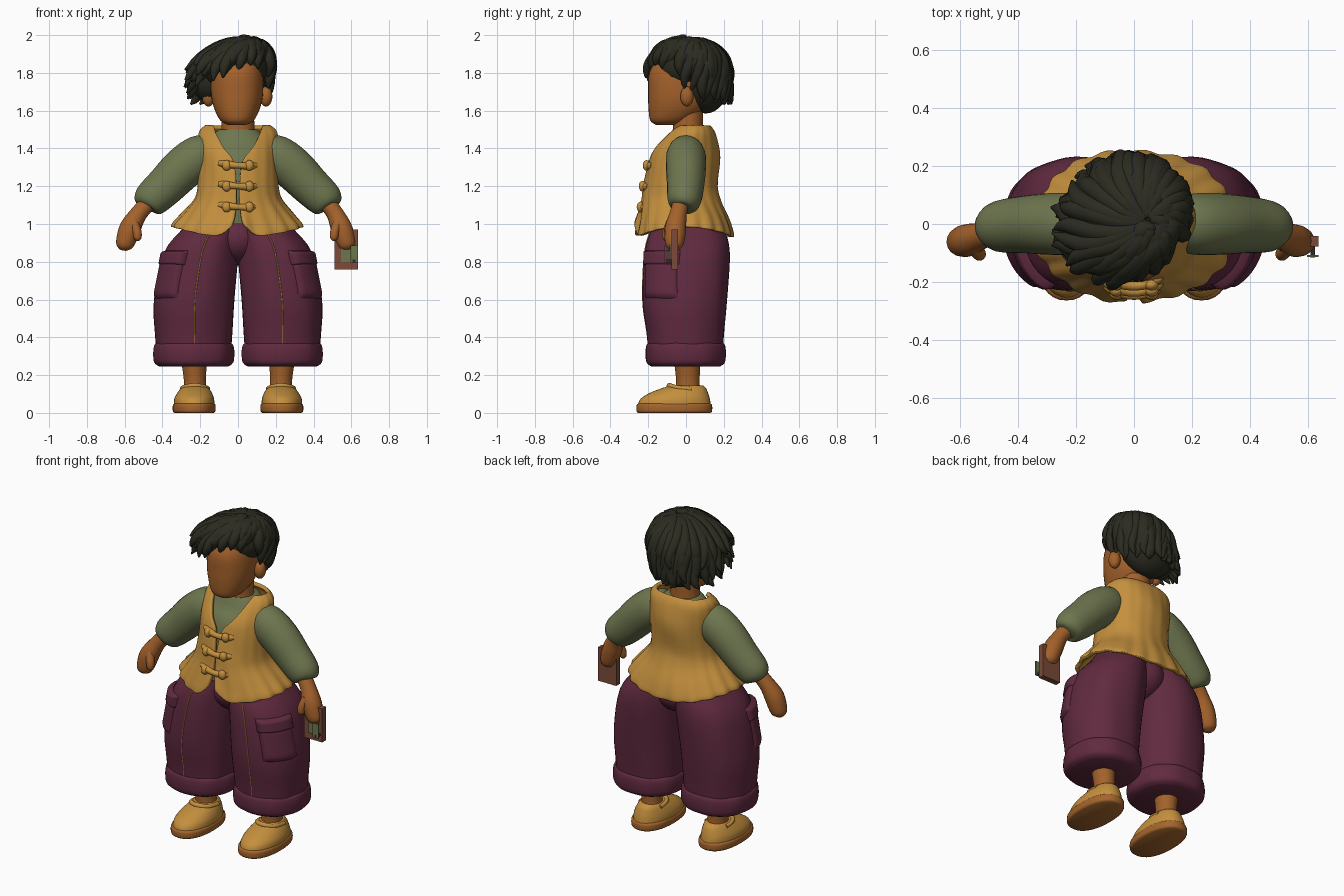
import bpy, bmesh, math, random
from mathutils import Vector
from math import sin, cos, pi, radians

random.seed(4)
cube = bpy.data.objects.get("Cube")
if cube:
    bpy.data.objects.remove(cube, do_unlink=True)


def material(name, *rgb):
    m = bpy.data.materials.new(name)
    m.use_nodes = True
    m.diffuse_color = (*rgb, 1)
    bsdf = m.node_tree.nodes["Principled BSDF"]
    bsdf.inputs["Base Color"].default_value = (*rgb, 1)
    bsdf.inputs["Roughness"].default_value = 0.8
    return m


SKIN = material("warm skin", 0.37, 0.12, 0.024)
HAIR = material("black hair", 0.024, 0.024, 0.015)
TAN = material("ochre cloth", 0.55, 0.275, 0.047)
GREEN = material("sage cloth", 0.155, 0.18, 0.077)
PLUM = material("plum cloth", 0.118, 0.023, 0.05)
SOLE = material("brown sole", 0.37, 0.13, 0.026)
CASE = material("red brown case", 0.2, 0.07, 0.042)


def finish(name, bm, mat, sharp=50):
    bmesh.ops.recalc_face_normals(bm, faces=bm.faces)
    me = bpy.data.meshes.new(name)
    bm.to_mesh(me)
    bm.free()
    me.materials.append(mat)
    me.shade_smooth()
    me.set_sharp_from_angle(angle=radians(sharp))
    ob = bpy.data.objects.new(name, me)
    bpy.context.collection.objects.link(ob)
    return ob


def add_rings(bm, rings, closed=True):
    """Bridge a list of point rings into a surface, capped when closed."""
    vs = [[bm.verts.new(p) for p in r] for r in rings]
    n = len(vs[0])
    for a, b in zip(vs, vs[1:]):
        for i in range(n if closed else n - 1):
            j = (i + 1) % n
            bm.faces.new((a[i], a[j], b[j], b[i]))
    if closed:
        bm.faces.new(vs[0])
        bm.faces.new(vs[-1])


def smooth(pts, k=4):
    """Catmull-Rom interpolation of tuples of any length."""
    out = []
    for i in range(len(pts) - 1):
        p0, p1, p2, p3 = (pts[min(max(i + d, 0), len(pts) - 1)] for d in (-1, 0, 1, 2))
        for s in range(k):
            t = s / k
            out.append(tuple(b + t * ((c - a) + t * ((2 * a - 5 * b + 4 * c - d)
                       + t * (3 * b - a - 3 * c + d))) / 2
                       for a, b, c, d in zip(p0, p1, p2, p3)))
    return out + [tuple(pts[-1])]


def oval(a, p):
    """Unit superellipse, angle measured from the front."""
    s, c = sin(a), cos(a)
    return (math.copysign(abs(s) ** (2 / p), s), -math.copysign(abs(c) ** (2 / p), c))


def column(name, secs, mat, side=1, p=2.0, n=36, fold=0.0, waves=7):
    """Stack of horizontal ovals: (z, cx, cy, half width, half depth)."""
    rings = []
    for z, cx, cy, hx, hy in smooth(secs):
        ring = []
        for i in range(n):
            a = 2 * pi * i / n
            u, v = oval(a, p)
            f = 1 + fold * sin(waves * a + 5 * z)
            ring.append((side * (cx + hx * u * f), cy + hy * v * f, z))
        rings.append(ring)
    bm = bmesh.new()
    add_rings(bm, rings)
    return finish(name, bm, mat)


def tube_rings(pts, n, k, flat=1.0):
    """Rings round a path of (x, y, z, radius)."""
    path = smooth(pts, k)
    rings = []
    for i, q in enumerate(path):
        d = (Vector(path[min(i + 1, len(path) - 1)][:3]) - Vector(path[max(i - 1, 0)][:3])).normalized()
        u = d.cross(Vector((0, 1, 0.05))).normalized()
        w = d.cross(u)
        rings.append([Vector(q[:3]) + q[3] * (u * cos(2 * pi * j / n) + w * flat * sin(2 * pi * j / n))
                      for j in range(n)])
    return rings


def tube(name, pts, mat, side=1, n=16, flat=1.0):
    bm = bmesh.new()
    add_rings(bm, tube_rings([(side * x, y, z, r) for x, y, z, r in pts], n, 4, flat))
    return finish(name, bm, mat, 70)


def ball(name, centre, radii, mat):
    bm = bmesh.new()
    bmesh.ops.create_uvsphere(bm, u_segments=24, v_segments=16, radius=1)
    for v in bm.verts:
        v.co = Vector(c + r * q for c, r, q in zip(centre, radii, v.co))
    return finish(name, bm, mat)


def box(name, centre, size, mat):
    bm = bmesh.new()
    bmesh.ops.create_cube(bm, size=1)
    for v in bm.verts:
        v.co = Vector(c + s * q for c, s, q in zip(centre, size, v.co))
    return finish(name, bm, mat, 30)


# Head and neck
column("head", [(1.525, -.005, -.1, .05, .06), (1.55, -.005, -.08, .09, .11),
                (1.62, -.005, -.045, .124, .154), (1.7, -.005, -.035, .138, .165),
                (1.8, -.005, -.03, .135, .165), (1.87, 0, -.02, .11, .13),
                (1.92, 0, -.01, .05, .06)], SKIN, p=2.2)
column("neck", [(1.42, 0, .01, .1, .085), (1.5, 0, .01, .088, .08), (1.6, 0, .01, .085, .08)], SKIN)

# Hair: underlying masses, then wavy tapered locks sweeping from the crown
ball("hair_top", (-.02, .005, 1.835), (.185, .18, .14), HAIR)
ball("hair_back", (-.01, .105, 1.745), (.17, .12, .16), HAIR)
ball("hair_side", (-.15, .04, 1.775), (.1, .11, .13), HAIR)
HAIRLINE = [(-180, 1.65, 1.38), (-150, 1.72, 1.36), (-120, 1.77, 1.15), (-90, 1.82, 1.04), (-60, 1.85, 1.0),
            (-30, 1.81, .97), (-5, 1.73, .98), (20, 1.65, 1.0), (50, 1.61, 1.02), (90, 1.6, 1.12),
            (130, 1.6, 1.15), (160, 1.61, 1.32), (180, 1.65, 1.38)]


def hairline(deg):
    for (a, z0, f0), (b, z1, f1) in zip(HAIRLINE, HAIRLINE[1:]):
        if a <= deg <= b:
            t = (deg - a) / (b - a)
            return z0 + t * (z1 - z0), f0 + t * (f1 - f0)


bm = bmesh.new()
for layer, (count, start, size) in enumerate([(36, .1, .036), (30, .3, .04), (22, .05, .038)]):
    for i in range(count):
        deg = (i + random.uniform(-.4, .4)) * 360 / count
        zend, flare = hairline((deg + 180) % 360 - 180)
        zend += random.uniform(-.02, .035) + (0, .05, .12)[layer]
        flare *= random.uniform(.95, 1.06)
        end = math.acos(max(-.99, min(.95, (zend - 1.80) / .185)))
        curl = random.uniform(0, 6)
        pts = []
        for s in range(7):
            t = s / 6
            th = start + (max(end, start + .3) - start) * t
            phi = radians(deg + 30 * (1 - t) ** 1.5 + 7 * t * sin(curl + 5 * t))
            r = sin(min(th, pi / 2)) * (1 + (flare - 1) * t ** 1.5 + .04 * t * sin(curl + 7 * t))
            cx = -.025 + .07 * (1 - t)
            pts.append((cx + .18 * r * cos(phi), .01 + .195 * r * sin(phi), 1.80 + .168 * cos(th),
                        size * (.55, .85, 1, 1, .9, .65, .12)[s]))
        add_rings(bm, tube_rings(pts, 8, 3))
finish("hair_locks", bm, HAIR, 80)

# Shirt body and waistcoat
column("shirt_body", [(1.0, 0, -.01, .22, .17), (1.2, 0, -.02, .185, .165), (1.36, 0, -.005, .18, .15),
                      (1.43, 0, .015, .165, .12), (1.48, 0, .02, .125, .1), (1.5, 0, .02, .1, .09)],
       GREEN, p=2.2)
VEST = [(1.515, .035, .165, .085, .125), (1.48, .025, .197, .12, .113), (1.40, .002, .2, .162, .07),
        (1.33, -.01, .2, .178, .02), (1.2, -.028, .203, .186, .006), (1.12, -.025, .225, .2, .006),
        (1.04, -.012, .285, .23, .01), (.985, -.008, .328, .248, .018), (.965, -.008, .335, .25, .024)]
rings = []
for z, cy, hx, hy, gap in smooth(VEST):
    a0 = math.asin(min(.95, gap / hx))
    w = min(1, max(0, (1.15 - z) / .17))
    ring = []
    for i in range(121):
        a = a0 + (2 * pi - 2 * a0) * i / 120
        u, v = oval(a, 2.15)
        f = 1 + (.005 + .015 * w) * sin(19 * a) + .01 * sin(5 * a + 22 * z)
        notch = .075 * math.exp(-(min(a, 2 * pi - a) / .17) ** 2)
        ring.append((hx * u * f, cy + hy * v * f, z - w * (.008 + .026 * cos(2 * a) - notch)))
    rings.append(ring)
bm = bmesh.new()
add_rings(bm, rings, closed=False)
vest = finish("waistcoat", bm, TAN)
solid = vest.modifiers.new("thickness", "SOLIDIFY")
solid.thickness = .022
solid.offset = 0

# Knotted fastenings
for z, y in [(1.31, -.203), (1.2, -.224), (1.09, -.235)]:
    tube("fastening_cord", [(-.1, y + .025, z + .012, .014), (-.06, y + .005, z + .006, .021),
                            (0, y - .01, z, .016), (.06, y + .005, z - .003, .021),
                            (.095, y + .025, z, .014)], TAN)
    for s in (-1, 1):
        ball("fastening_knot", (s * .06, y - .006, z), (.024, .02, .028), TAN)

# Trousers, arms and feet, one of each per side
LEG = [(1.08, .11, 0, .11, .14), (.98, .14, .008, .15, .19), (.85, .193, .005, .197, .225),
       (.6, .23, -.006, .213, .224), (.42, .234, -.002, .205, .205), (.3, .234, 0, .195, .195)]
CUFF = [(.372, .234, 0, .195, .196), (.355, .234, 0, .21, .209), (.31, .234, 0, .215, .213),
        (.265, .234, 0, .208, .206), (.245, .234, 0, .18, .18)]
ball("trouser_seat", (0, .015, .92), (.15, .19, .14), PLUM)


def pocket(name, side, low, high, first, last, bulge):
    """Padded patch that follows the outer front of a trouser leg."""
    rings = []
    for j in range(13):
        v = j / 12
        z = low + (high - low) * v
        t = (z - .6) / .25
        ring = []
        for i in range(17):
            h = i / 16
            x, y = oval(radians(first + (last - first) * h), 2.2)
            o = bulge * min(1, 7 * min(h, 1 - h, v, 1 - v)) ** .5 - .008
            ring.append((side * (.23 - .035 * t + (.213 - .016 * t + o) * x), -.004 + (.226 + o) * y, z))
        rings.append(ring)
    bm = bmesh.new()
    add_rings(bm, rings, closed=False)
    return finish(name, bm, PLUM, 60)


for side, label in ((1, "left_"), (-1, "right_")):
    column(label + "trouser_leg", LEG, PLUM, side, 2.2, 48, .009)
    column(label + "trouser_cuff", CUFF, PLUM, side, 2.2, 48, .008, 9)
    tube(label + "trouser_seam", [(side * .003 + cx, cy - hy + .001, z, .0035) for z, cx, cy, hx, hy in smooth(LEG)],
         TAN, side, 6)
    pocket(label + "pocket", side, .6, .82, 22, 84, .026)
    pocket(label + "pocket_flap", side, .78, .86, 20, 86, .032)
    tube(label + "sleeve", [(.13, 0, 1.385, .085), (.2, 0, 1.36, .112), (.29, 0, 1.295, .114),
                            (.38, -.002, 1.205, .106), (.455, -.008, 1.135, .097),
                            (.485, -.012, 1.105, .08), (.495, -.015, 1.09, .05)], GREEN, side, 24, .93)
    reach = -.02 if side > 0 else .003  # the holding hand sits closer in
    tube(label + "arm", [(.45, -.02, 1.14, .045), (.52 + reach / 2, -.04, 1.06, .045),
                         (.565 + reach, -.055, .985, .056), (.588 + reach, -.06, .92, .053),
                         (.6 + reach, -.062, .88, .042), (.604 + reach, -.062, .86, .015)], SKIN, side)
    tube(label + "thumb", [(.55 + reach, -.08, 1.01, .025), (.532 + reach, -.1, .96, .024),
                           (.528 + reach, -.105, .925, .02), (.527 + reach, -.106, .91, .006)], SKIN, side)
    ball(label + "ear", (side * .152 - .004, .005, 1.675), (.034, .035, .053), SKIN)
    column(label + "ankle", [(.08, .225, .01, .07, .07), (.17, .228, .01, .058, .062),
                             (.32, .235, .005, .075, .075)], SKIN, side)
    column(label + "sole", [(0, .232, -.062, .104, .192), (.01, .232, -.062, .113, .2),
                            (.04, .232, -.062, .113, .2), (.05, .232, -.062, .104, .19)], SOLE, side, 2.3)
    column(label + "shoe", [(.04, .232, -.062, .108, .194), (.075, .232, -.057, .105, .183),
                            (.105, .23, -.038, .092, .155), (.13, .228, -.012, .075, .118),
                            (.145, .228, .005, .06, .085)], TAN, side, 2.1)
    tube(label + "shoe_collar", [(.16, .03, .125, .012), (.17, -.05, .133, .014), (.228, -.088, .143, .015),
                                 (.287, -.05, .133, .014), (.296, .03, .125, .012)], TAN, side)

# Small book held in the left hand
box("book_case", (.573, -.06, .865), (.125, .036, .21), CASE)
box("book_panel", (.58, -.081, .85), (.07, .008, .1), GREEN)
box("book_tag", (.615, -.11, .84), (.04, .008, .09), GREEN)
box("book_clasp", (.615, -.095, .805), (.016, .04, .016), HAIR)
